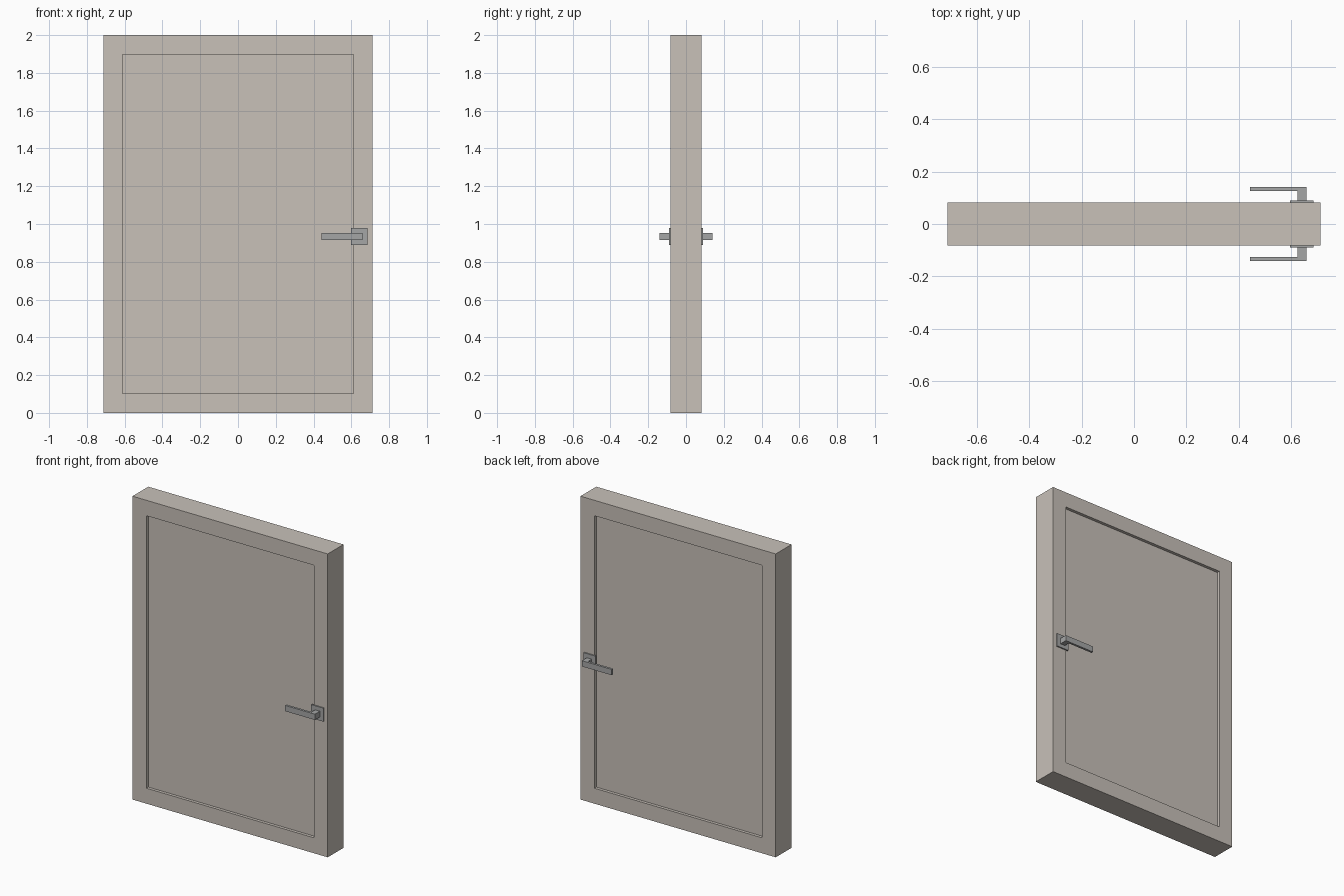
import bpy, bmesh
from mathutils import Vector

if "Cube" in bpy.data.objects:
    bpy.data.objects.remove(bpy.data.objects["Cube"])


def material(name, rgb):
    m = bpy.data.materials.new(name)
    m.diffuse_color = (*rgb, 1.0)
    m.use_nodes = True
    m.node_tree.nodes["Principled BSDF"].inputs["Base Color"].default_value = m.diffuse_color
    return m


BEIGE = material("warm_beige", (0.578, 0.533, 0.485))
GREY = material("metal_grey", (0.376, 0.38, 0.38))


def finish(bm, name, mat):
    bmesh.ops.recalc_face_normals(bm, faces=bm.faces)
    mesh = bpy.data.meshes.new(name)
    bm.to_mesh(mesh)
    bm.free()
    mesh.materials.append(mat)
    ob = bpy.data.objects.new(name, mesh)
    bpy.context.collection.objects.link(ob)
    return ob


def box(lo, hi):
    bm = bmesh.new()
    bmesh.ops.create_cube(bm, size=1)
    lo, hi = Vector(lo), Vector(hi)
    for v in bm.verts:
        v.co = (lo + hi) / 2 + v.co * (hi - lo)
    return bm


W, D = 0.712, 0.082   # half width and half depth of the door

# Door slab with a recessed panel on both faces
bm = box((-W, -D, 0), (W, D, 2))
for side in (-1, 1):
    bm.faces.ensure_lookup_table()
    bm.normal_update()
    face = max(bm.faces, key=lambda f: f.normal.y * side)
    bmesh.ops.inset_region(bm, faces=[face], thickness=0.144)
    rim = bmesh.ops.extrude_discrete_faces(bm, faces=[face])["faces"]
    for v in rim[0].verts:
        v.co.y -= side * 0.02
finish(bm, "door_slab", BEIGE)


# Handles: square plate plus an L-shaped lever, mirrored front to back
def handle(side, label):
    plate = box((0.597, D - 0.002, 0.89), (0.686, D + 0.008, 0.979))
    lever = bmesh.new()
    outline = [(0.625, D), (0.66, D), (0.66, 0.141), (0.443, 0.141),
               (0.443, 0.126), (0.625, 0.126)]
    face = lever.faces.new([lever.verts.new((x, y, 0.914)) for x, y in outline])
    ext = bmesh.ops.extrude_face_region(lever, geom=[face])["geom"]
    for v in ext:
        if isinstance(v, bmesh.types.BMVert):
            v.co.z = 0.952
    for part, name in ((plate, "handle_plate_"), (lever, "handle_lever_")):
        for v in part.verts:
            v.co.y *= side
        finish(part, name + label, GREY)


handle(-1, "front")
handle(1, "back")
